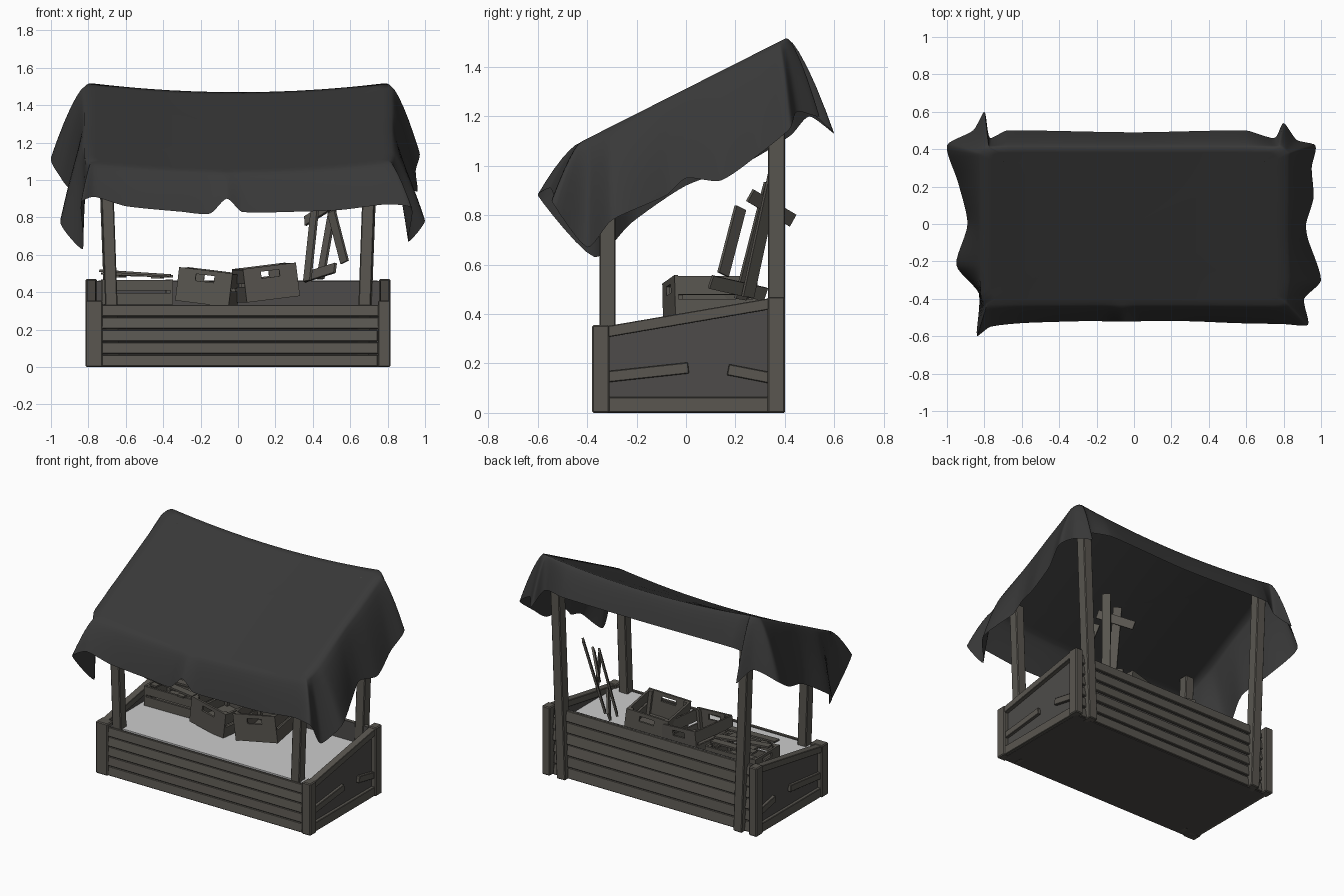
import bpy, bmesh, math, random
from mathutils import Vector, Matrix, Euler

if "Cube" in bpy.data.objects:
    bpy.data.objects.remove(bpy.data.objects["Cube"])

random.seed(4)


def material(name, col):
    m = bpy.data.materials.new(name)
    m.diffuse_color = (*col, 1)
    m.use_nodes = True
    m.node_tree.nodes["Principled BSDF"].inputs["Base Color"].default_value = m.diffuse_color
    return m


WOOD = material("weathered_wood", (0.10, 0.093, 0.08))
DARK = material("shaded_wood", (0.075, 0.071, 0.067))
CLOTH = material("dark_cloth", (0.04, 0.04, 0.04))


def finish(name, bm, mat, bevel=0):
    bmesh.ops.recalc_face_normals(bm, faces=bm.faces)
    me = bpy.data.meshes.new(name)
    bm.to_mesh(me)
    bm.free()
    ob = bpy.data.objects.new(name, me)
    bpy.context.collection.objects.link(ob)
    if mat:
        me.materials.append(mat)
    if bevel:
        b = ob.modifiers.new("bevel", 'BEVEL')
        b.width, b.segments = bevel, 1
    return ob


def boxes(name, parts, mat, mtx=Matrix(), bevel=0):
    """parts: (centre, size, x tilt)"""
    bm = bmesh.new()
    for c, s, tilt in parts:
        m = mtx @ Matrix.Translation(c) @ Matrix.Rotation(tilt, 4, 'X') @ Matrix.Diagonal((*s, 1))
        bmesh.ops.create_cube(bm, size=1, matrix=m)
    return finish(name, bm, mat, bevel)


def slat(name, p, q, w, t, normal, bevel=0.003):
    """Board from p to q, w wide, t thick along normal"""
    p, q = Vector(p), Vector(q)
    z = (q - p).normalized()
    x = Vector(normal).cross(z).normalized()
    y = z.cross(x)
    m = Matrix((x, y, z)).transposed().to_4x4()
    m.translation = (p + q) / 2
    return boxes(name, [((0, 0, 0), (w, t, (q - p).length), 0)], WOOD, m, bevel)


# counter: floor, shelf, front and back cladding
boxes("base_board", [((0, 0, 0.01), (1.56, 0.72, 0.02), 0)], DARK)
boxes("display_shelf", [((0, 0, 0.325), (1.54, 0.67, 0.012), 0)], None)
boxes("inner_walls", [((0, -0.335, 0.16), (1.54, 0.012, 0.32), 0),
                      ((0, 0.34, 0.23), (1.54, 0.012, 0.46), 0)], DARK)


def planks(name, y, sign, n, top):
    h = top / n
    boxes(name, [((0, y, (i + 0.5) * h), (1.5 + random.uniform(-.01, .01), 0.018, h * 0.9),
                  sign * random.uniform(0.1, 0.22)) for i in range(n)], WOOD, bevel=0.003)


planks("front_planks", -0.362, -1, 5, 0.335)
planks("back_planks", 0.358, 1, 6, 0.465)

# sides, mirrored
for s, side in ((-1, "left"), (1, "right")):
    bm = bmesh.new()
    prof = [(-0.35, 0), (0.36, 0), (0.36, 0.445), (-0.35, 0.33)]
    f = bm.faces.new([bm.verts.new((s * 0.765, y, z)) for y, z in prof])
    r = bmesh.ops.extrude_face_region(bm, geom=[f])
    bmesh.ops.translate(bm, vec=(s * 0.018, 0, 0), verts=[v for v in r["geom"] if isinstance(v, bmesh.types.BMVert)])
    finish(side + "_side_panel", bm, DARK)
    slat(side + "_top_rail", (s * 0.785, -0.34, 0.325), (s * 0.785, 0.36, 0.445), 0.045, 0.05, (1, 0, 0))
    slat(side + "_bottom_rail", (s * 0.79, -0.34, 0.033), (s * 0.79, 0.36, 0.033), 0.062, 0.03, (1, 0, 0))
    slat(side + "_broken_bar_front", (s * 0.79, -0.33, 0.145), (s * 0.79, 0.01, 0.182), 0.045, 0.025, (1, 0, 0))
    slat(side + "_broken_bar_back", (s * 0.79, 0.17, 0.175), (s * 0.79, 0.35, 0.14), 0.045, 0.025, (1, 0, 0))
    w = 0.09 if s < 0 else 0.066
    boxes(side + "_front_corner_post", [((s * (0.815 - w / 2), -0.345, 0.178), (w, 0.07, 0.356), 0)], WOOD, bevel=0.006)
    boxes(side + "_back_corner_post", [((s * 0.785, 0.365, 0.235), (0.06, 0.07, 0.47), 0)], WOOD, bevel=0.006)
    # canopy posts lean slightly outward
    slat(side + "_front_canopy_post", (s * 0.665, -0.318, 0), (s * 0.705, -0.318, 1.12), 0.066, 0.066, (0, 1, 0), 0.005)
    slat(side + "_back_canopy_post", (s * 0.67, 0.366, 0), (s * 0.725, 0.366, 1.47), 0.066, 0.07, (0, 1, 0), 0.005)


# crates with handle holes in both ends
def crate(name, loc, rot, w=0.29, d=0.34, h=0.18):
    t = 0.014
    parts = [((0, 0, t / 2), (w, d, t), 0)]
    for e in (-1, 1):
        y = e * (d / 2 - t / 2)
        parts += [((0, y, h * 0.33), (w, t, h * 0.66), 0),
                  ((0, y, h * 0.93), (w, t, h * 0.14), 0)]
        for k in (-1, 1):
            parts += [((k * (w / 4 + 0.025), y, h * 0.76), (w / 2 - 0.05, t, h * 0.2), 0),
                      ((k * (w / 2 - 0.025), e * (d / 2 - 0.025), h / 2), (0.022, 0.022, h * 0.98), 0)]
        for z in (0.25, 0.77):
            parts.append(((e * (w / 2 - t / 2), 0, h * z), (t, d, h * 0.42), 0))
    m = Matrix.Translation(loc) @ Euler([math.radians(a) for a in rot]).to_matrix().to_4x4()
    boxes(name, parts, WOOD, m)


crate("crate_middle", (-0.17, 0.10, 0.338), (0, 7, -8))
crate("crate_right", (0.16, 0.10, 0.362), (0, -7, 10))
crate("crate_left", (-0.54, 0.16, 0.333), (0, 0, 91), 0.27, 0.38, 0.135)

# loose slats on the left crate
for i, (p, q) in enumerate([((-0.74, 0.07, 0.515), (-0.36, 0.04, 0.49)),
                            ((-0.73, 0.13, 0.50), (-0.35, 0.17, 0.485)),
                            ((-0.70, 0.25, 0.495), (-0.37, 0.24, 0.485)),
                            ((-0.66, 0.02, 0.485), (-0.62, 0.30, 0.485)),
                            ((-0.44, 0.0, 0.478), (-0.42, 0.28, 0.478))]):
    slat(f"loose_slat_{i}", p, q, 0.05, 0.012, (0, 0, 1), 0)

# broken crate side leaning at the right
for i, (p, q) in enumerate([((0.37, 0.22, 0.46), (0.42, 0.34, 0.93)),
                            ((0.44, 0.25, 0.47), (0.53, 0.36, 0.98)),
                            ((0.36, 0.43, 0.78), (0.52, 0.26, 0.88)),
                            ((0.57, 0.15, 0.56), (0.50, 0.22, 0.83)),
                            ((0.52, 0.10, 0.53), (0.36, 0.32, 0.48))]):
    slat(f"leaning_slat_{i}", p, q, 0.055, 0.014, (-0.8, -0.6, 0.3), 0)

# canopy cloth: hanging rim through control points, lofted to a sagging roof
RIM = [(-0.77, -0.55, .91), (-0.6, -0.53, .86), (-0.3, -0.52, .83), (-0.15, -0.52, .82), (-0.06, -0.52, .90),
       (0.02, -0.52, .83), (0.3, -0.52, .83), (0.55, -0.53, .84), (0.8, -0.535, .87), (0.93, -0.54, .85),
       (0.91, -0.40, .67), (1.0, -0.30, .78), (0.93, -0.08, .88), (0.92, 0, .95), (0.96, 0.14, .94),
       (0.95, 0.3, 1.05), (0.97, 0.42, 1.15), (0.87, 0.45, 1.22), (0.80, 0.54, 1.20), (0.75, 0.46, 1.3),
       (0.6, 0.5, 1.31), (0, 0.49, 1.30), (-0.68, 0.5, 1.31), (-0.77, 0.46, 1.27), (-0.80, 0.6, 1.13),
       (-0.86, 0.5, 1.2), (-1.0, 0.42, 1.12), (-0.94, 0.22, 1.0), (-0.89, 0, .92), (-0.95, -0.22, .77),
       (-0.83, -0.37, .63), (-0.84, -0.6, .88)]
ctrl = [Vector(p) for p in RIM]
STEPS, n = 6, len(ctrl)
rim = []
for i in range(n):
    a, b, c, d = (ctrl[(i + k) % n] for k in (-1, 0, 1, 2))
    la = min(1, (c - b).length / max((b - a).length, .01))
    lb = min(1, (c - b).length / max((d - c).length, .01))
    m0, m1 = (c - a) * 0.4 * la, (d - b) * 0.4 * lb
    for j in range(STEPS):
        t = j / STEPS
        rim.append(b * (2*t**3 - 3*t*t + 1) + m0 * (t**3 - 2*t*t + t) + c * (3*t*t - 2*t**3) + m1 * (t**3 - t*t))


def roof(x, y):
    sag = 0.05 * max(0, 1 - (x / 0.8) ** 2)
    return Vector((x, y, 1.10 + (y + 0.42) * 0.505 - sag))


rings = []
edge = []
for p in rim:
    c = Vector((max(-.77, min(.77, p.x)), max(-.38, min(.36, p.y))))
    c += (p.xy - c).normalized() * 0.05
    edge.append(c)
for k in (0.08, 0.25, 0.45, 0.65, 0.82, 0.93, 1.0):
    rings.append([roof(c.x * k, c.y * k) for c in edge])
for t in (0.07, 0.18, 0.35, 0.55, 0.78, 1.0):
    ring = []
    for p, c in zip(rim, edge):
        e = roof(c.x, c.y)
        xy = e.xy.lerp(p.xy, t ** 0.8)
        ring.append(Vector((xy.x, xy.y, e.z + (p.z - e.z) * t ** 1.12)))
    rings.append(ring)
bm = bmesh.new()
vr = [[bm.verts.new(v) for v in r] for r in rings]
mid = bm.verts.new(roof(0, 0))
N = len(rim)
for i in range(N):
    j = (i + 1) % N
    bm.faces.new((mid, vr[0][i], vr[0][j]))
    for a, b in zip(vr, vr[1:]):
        bm.faces.new((a[i], b[i], b[j], a[j]))
bmesh.ops.remove_doubles(bm, verts=bm.verts, dist=0.0005)
for f in bm.faces:
    f.smooth = True
finish("canopy_cloth", bm, CLOTH)
